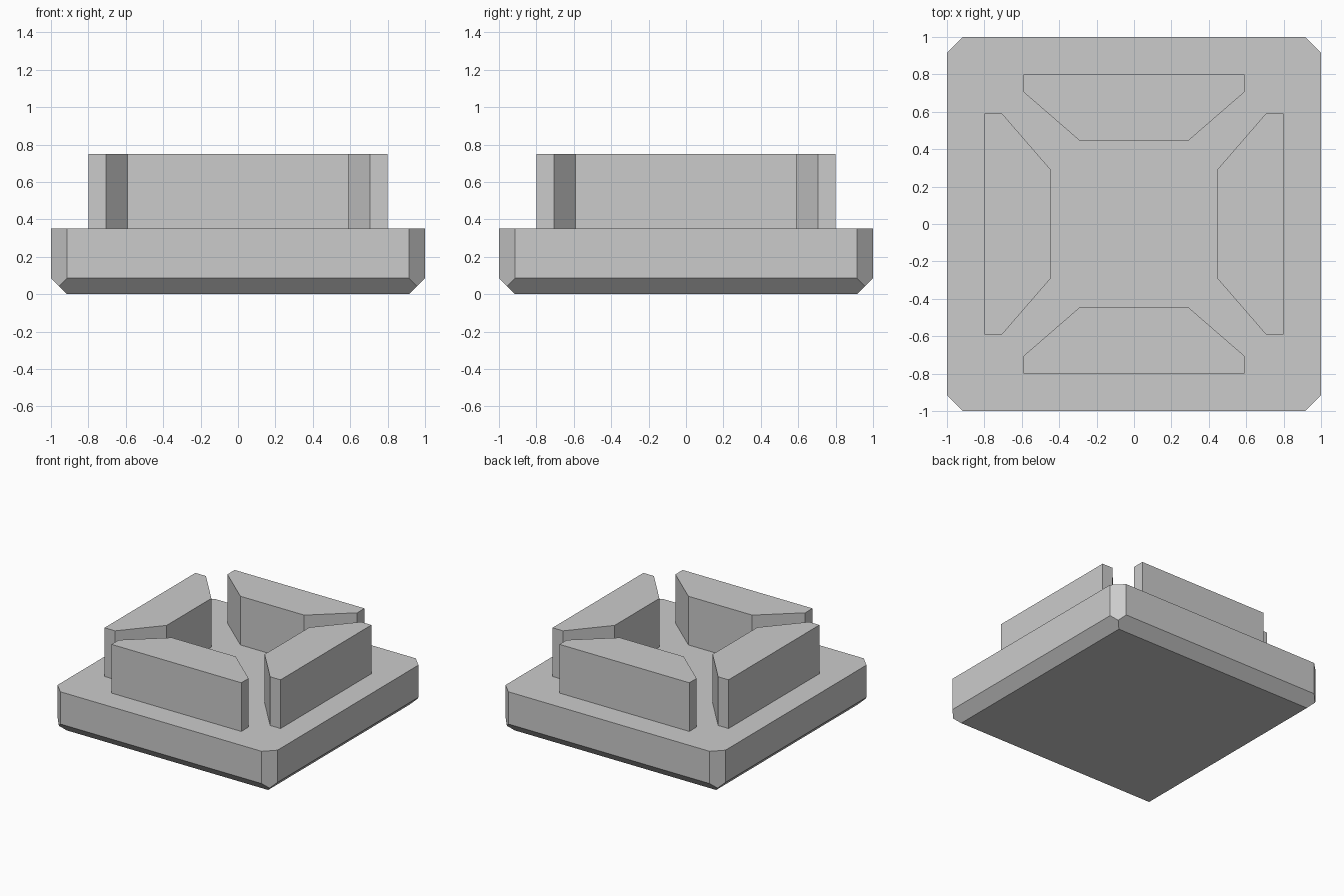
import bpy
import bmesh
from math import pi
from mathutils import Matrix, Vector

cube = bpy.data.objects.get("Cube")
if cube:
    bpy.data.objects.remove(cube, do_unlink=True)

BASE_TOP, WALL_TOP, CHAMFER = 0.35, 0.75, 0.085

grey = bpy.data.materials.new("plain grey")
grey.use_nodes = True
colour = (0.6, 0.6, 0.6, 1)
grey.diffuse_color = colour
grey.node_tree.nodes["Principled BSDF"].inputs["Base Color"].default_value = colour


def finish(bm, name):
    bmesh.ops.recalc_face_normals(bm, faces=bm.faces)
    mesh = bpy.data.meshes.new(name)
    bm.to_mesh(mesh)
    bm.free()
    mesh.materials.append(grey)
    obj = bpy.data.objects.new(name, mesh)
    bpy.context.collection.objects.link(obj)
    return obj


def slice_off(bm, point, normal):
    """Cut away everything beyond a plane and cap the opening."""
    geom = bm.verts[:] + bm.edges[:] + bm.faces[:]
    cut = bmesh.ops.bisect_plane(bm, geom=geom, plane_co=point, plane_no=normal,
                                 clear_outer=True)
    edges = [e for e in cut["geom_cut"] if isinstance(e, bmesh.types.BMEdge)]
    bmesh.ops.holes_fill(bm, edges=edges)


# Base: square slab, chamfered at the upright corners and around the bottom
bm = bmesh.new()
bmesh.ops.create_cube(bm, size=1, matrix=Matrix.Translation((0, 0, BASE_TOP / 2))
                      @ Matrix.Diagonal((2, 2, BASE_TOP, 1)))
for i in range(4):
    turn = Matrix.Rotation(i * pi / 2, 3, "Z")
    slice_off(bm, turn @ Vector((1, 1 - CHAMFER, 0)), turn @ Vector((1, 1, 0)))
    slice_off(bm, turn @ Vector((1 - CHAMFER, 0, 0)), turn @ Vector((1, 0, -1)))
finish(bm, "base")

# Walls: one tapered block repeated on each side
half = [(0.59, -0.80), (0.59, -0.705), (0.29, -0.445)]
outline = half + [(-x, y) for x, y in reversed(half)]
for i, side in enumerate(("front", "left", "back", "right")):
    bm = bmesh.new()
    face = bm.faces.new([bm.verts.new((x, y, BASE_TOP)) for x, y in outline])
    top = bmesh.ops.extrude_face_region(bm, geom=[face], use_keep_orig=True)
    bmesh.ops.translate(bm, vec=(0, 0, WALL_TOP - BASE_TOP),
                        verts=[v for v in top["geom"] if isinstance(v, bmesh.types.BMVert)])
    bmesh.ops.rotate(bm, verts=bm.verts, matrix=Matrix.Rotation(i * pi / 2, 3, "Z"))
    finish(bm, side + "_wall")
